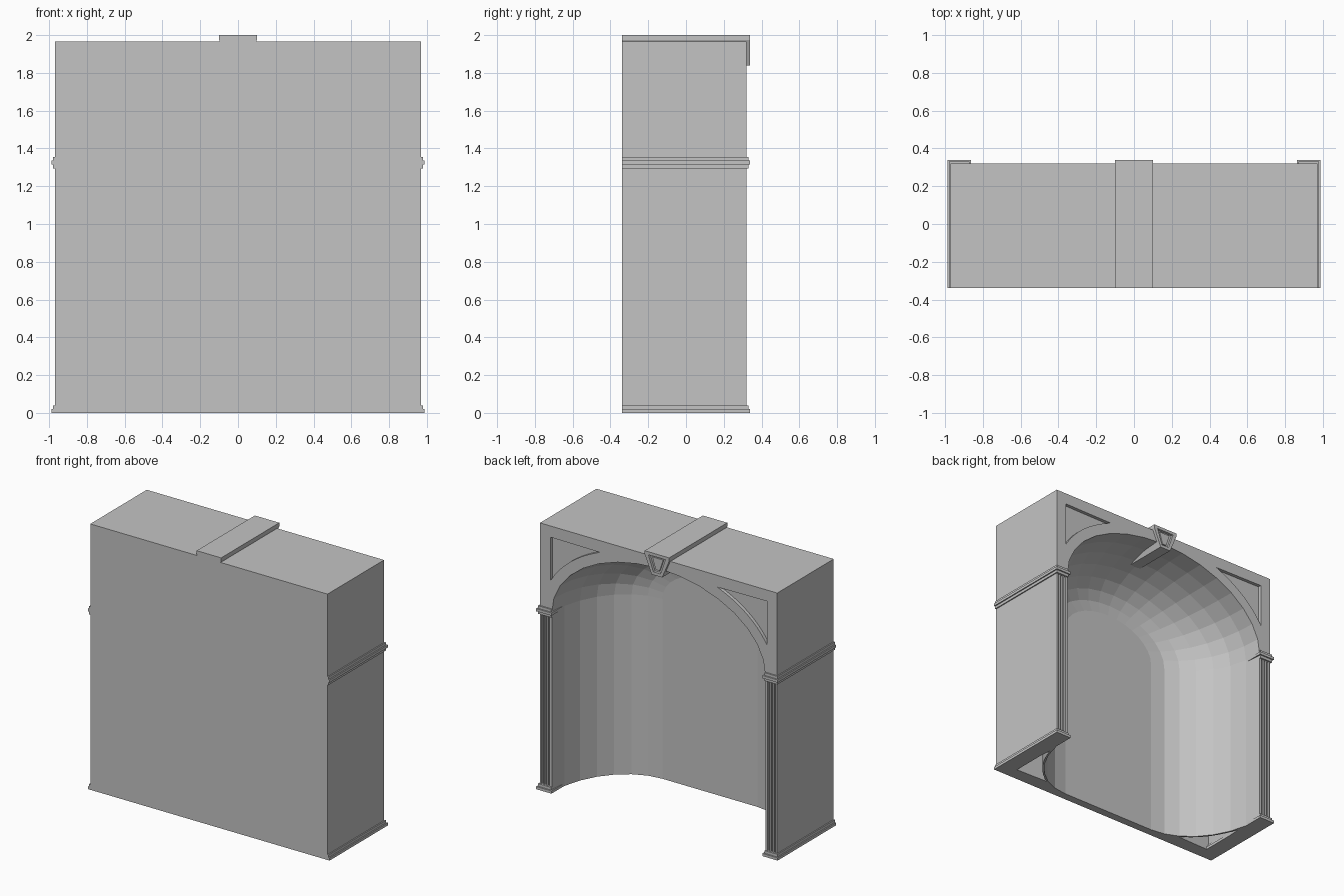
import bpy, bmesh
from math import sin, cos, pi, radians, sqrt

cube = bpy.data.objects.get("Cube")
if cube:
    bpy.data.objects.remove(cube)

stone = bpy.data.materials.new("grey stone")
stone.use_nodes = True
COLOUR = (0.55, 0.55, 0.55, 1)
stone.diffuse_color = COLOUR
stone.node_tree.nodes["Principled BSDF"].inputs["Base Color"].default_value = COLOUR

HALF, FRONT, BACK, TOP = 0.97, -0.34, 0.32, 1.965
SPRING, RISE = 1.33, 0.638      # arch springing height, rise per unit half width
OPEN, FLAT = 0.873, 0.39        # half widths of the opening and of the flat wall
DEEP = 0.60


def finish(name, bm):
    bmesh.ops.recalc_face_normals(bm, faces=bm.faces)
    me = bpy.data.meshes.new(name)
    bm.to_mesh(me)
    bm.free()
    me.materials.append(stone)
    ob = bpy.data.objects.new(name, me)
    bpy.context.collection.objects.link(ob)
    return ob


def prism(name, outline, axis, lo, hi):
    """Extrude a 2D outline along y (outline in x,z) or z (outline in x,y)."""
    bm = bmesh.new()
    put = (lambda p, d: (p[0], d, p[1])) if axis == "y" else (lambda p, d: (p[0], p[1], d))
    a = [bm.verts.new(put(p, lo)) for p in outline]
    b = [bm.verts.new(put(p, hi)) for p in outline]
    bm.faces.new(a)
    bm.faces.new(b[::-1])
    for i in range(len(a)):
        j = (i + 1) % len(a)
        bm.faces.new((a[i], a[j], b[j], b[i]))
    return finish(name, bm)


def box(name, x0, x1, y0, y1, z0, z1):
    return prism(name, [(x0, y0), (x1, y0), (x1, y1), (x0, y1)], "z", z0, z1)


def cut(target, cutter):
    cutter.hide_render = True
    mod = target.modifiers.new("cut", "BOOLEAN")
    mod.operation, mod.solver, mod.object = "DIFFERENCE", "EXACT", cutter
    bpy.context.view_layer.objects.active = target
    bpy.ops.object.modifier_apply(modifier=mod.name)
    bpy.data.objects.remove(cutter)


def niche_cutter(steps=7, segments=16):
    """Arched rings that shrink toward the flat rear wall of the niche."""
    rings = [(OPEN, BACK + 0.1)]
    for i in range(steps + 1):
        t = pi / 2 * i / steps
        rings.append((FLAT + (OPEN - FLAT) * cos(t), BACK - DEEP * sin(t)))
    bm = bmesh.new()
    rows = []
    for s, y in rings:
        arch = [(s * cos(pi * k / segments), SPRING + RISE * s * sin(pi * k / segments))
                for k in range(segments + 1)]
        pts = [(s, -0.1)] + arch + [(-s, -0.1)]
        rows.append([bm.verts.new((x, y, z)) for x, z in pts])
    for a, b in zip(rows, rows[1:]):
        for k in range(len(a) - 1):
            bm.faces.new((a[k], a[k + 1], b[k + 1], b[k]))
    bm.faces.new(rows[0])
    bm.faces.new(rows[-1])
    bm.faces.new([r[0] for r in rows] + [r[-1] for r in reversed(rows)])
    return finish("niche_cutter", bm)


# Main block with the domed niche
block = box("niche_block", -HALF, HALF, FRONT, BACK, 0, TOP)
cut(block, niche_cutter())

for side, label in ((1, "left"), (-1, "right")):
    # Sunk spandrel panel whose long edge follows the arch
    xs = [0.48 + 0.405 * k / 10 for k in range(11)]
    panel = [(side * x, SPRING + 0.635 * sqrt(1 - (x / 0.95) ** 2)) for x in xs]
    panel.append((side * 0.885, 1.882))
    cut(block, prism("panel_cutter", panel, "y", BACK - 0.025, BACK + 0.05))

    # Hollow corner under the block, behind the curved wall
    curve = [radians(a) for a in range(20, 66, 5)]
    pocket = [(side * (FLAT + 0.495 * cos(t)), BACK - 0.61 * sin(t)) for t in curve]
    pocket.append((side * 0.88, -0.24))
    cut(block, prism("pocket_cutter", pocket, "z", -0.1, 1.1))

    # Flutes of the pilaster
    for k in range(3):
        x = side * (0.899 + 0.0255 * k)
        cut(block, box("flute_cutter", x - 0.007, x + 0.007,
                       BACK - 0.015, BACK + 0.05, 0.03, 1.305))

    # Stepped base and capital running along the side
    steps = (("base_plinth", 0, 0.02, 0.02), ("base_step", 0.02, 0.04, 0.01),
             ("capital_lower", 1.295, 1.315, 0.01), ("capital_middle", 1.315, 1.335, 0.02),
             ("capital_upper", 1.335, 1.355, 0.01))
    for name, z0, z1, out in steps:
        inner, outer = sorted((side * (0.882 - out), side * (HALF + out * 0.85)))
        box(f"{label}_{name}", inner, outer, FRONT, BACK + out, z0, z1)

# Keystone running through the block, with a sunk face
keystone = prism("keystone", [(-0.1, 2), (0.1, 2), (0.1, 1.975), (0.043, 1.84),
                              (-0.043, 1.84), (-0.1, 1.975)], "y", FRONT, BACK + 0.02)
cut(keystone, prism("face_cutter", [(-0.07, 1.978), (0.07, 1.978), (0.029, 1.862),
                                    (-0.029, 1.862)], "y", BACK, BACK + 0.1))
prism("keystone_boss", [(-0.045, 1.965), (0.045, 1.965), (0.016, 1.878), (-0.016, 1.878)],
      "y", BACK - 0.01, BACK + 0.01)
